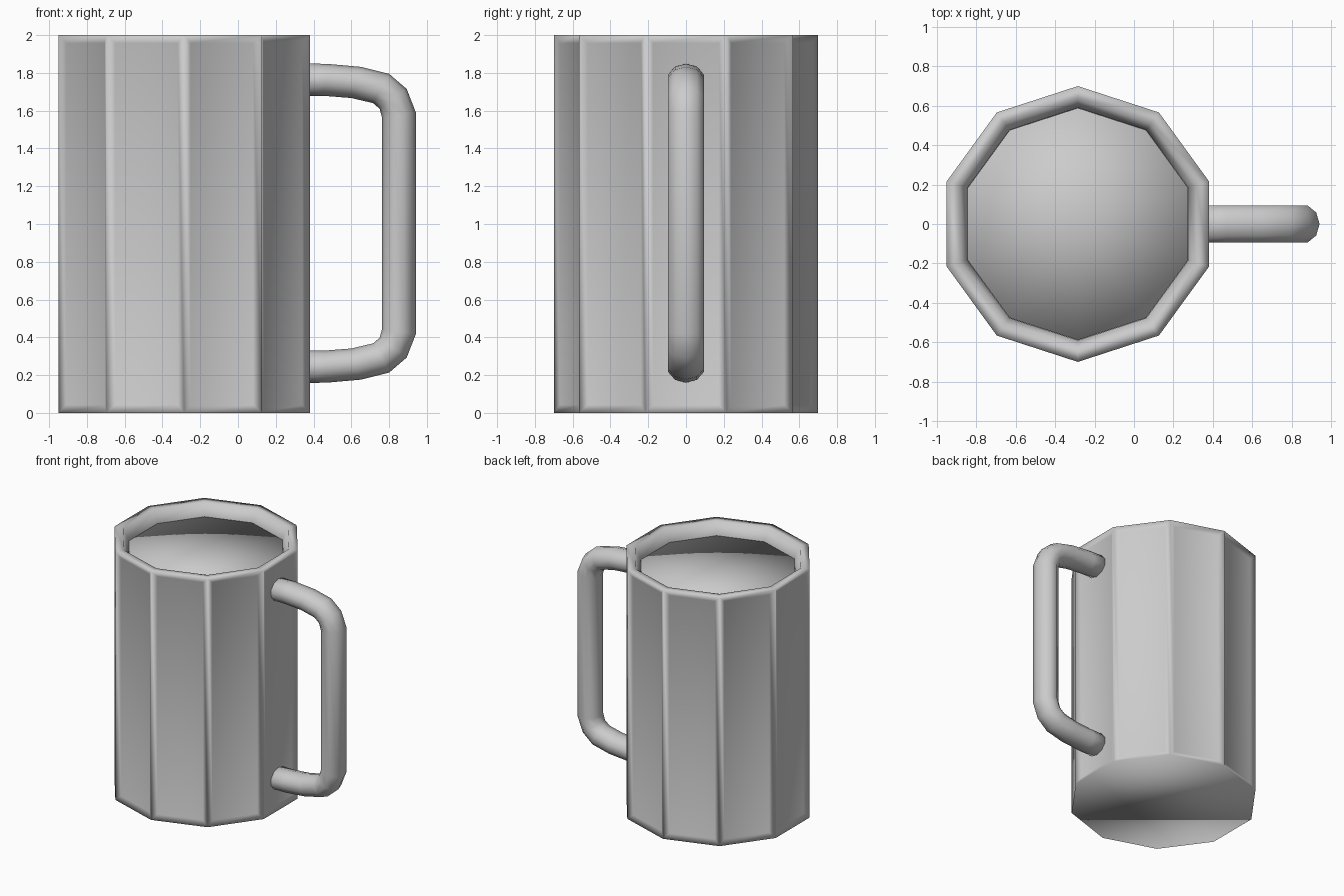
import bpy, bmesh
from math import sin, cos, pi
from mathutils import Vector

if "Cube" in bpy.data.objects:
    bpy.data.objects.remove(bpy.data.objects["Cube"])

CX = -0.285   # centre of the mug body
SIDES = 10


def ring(bm, r, z):
    return [bm.verts.new((CX + r * cos(pi / 2 + 2 * pi * i / SIDES),
                          r * sin(pi / 2 + 2 * pi * i / SIDES), z))
            for i in range(SIDES)]


def bridge(bm, a, b):
    n = len(a)
    return [bm.faces.new((a[i], a[(i + 1) % n], b[(i + 1) % n], b[i])) for i in range(n)]


def finish(bm, name):
    bmesh.ops.recalc_face_normals(bm, faces=bm.faces[:])
    for f in bm.faces:
        f.smooth = True
    me = bpy.data.meshes.new(name)
    bm.to_mesh(me)
    bm.free()
    ob = bpy.data.objects.new(name, me)
    bpy.context.collection.objects.link(ob)
    return ob


# Mug body: ten-sided shell with a sloped lip and shallow recessed panels
bm = bmesh.new()
rings = [ring(bm, r, z) for r, z in
         [(0.70, 0), (0.70, 2), (0.632, 2), (0.59, 1.9), (0.59, 0.12)]]
walls = bridge(bm, rings[0], rings[1])
for a, b in zip(rings[1:], rings[2:]):
    bridge(bm, a, b)
bm.faces.new(rings[0][::-1])
bm.faces.new(rings[-1])
bmesh.ops.recalc_face_normals(bm, faces=bm.faces[:])
bmesh.ops.inset_individual(bm, faces=walls, thickness=0.06, depth=-0.02)
finish(bm, "mug_body")

# Drink filling the mug up to just below the lip
bm = bmesh.new()
low, high = ring(bm, 0.589, 0.13), ring(bm, 0.589, 1.9)
bridge(bm, low, high)
bm.faces.new(low[::-1])
centre = bm.verts.new((CX, 0, 1.9))
for i in range(SIDES):
    bm.faces.new((high[i], high[(i + 1) % SIDES], centre))
finish(bm, "drink")

# Handle: outer and inner outline points (x, z) of the upper half, mirrored below
upper = [((0.30, 1.85), (0.30, 1.68)),
         ((0.47, 1.848), (0.46, 1.678)),
         ((0.65, 1.832), (0.60, 1.667)),
         ((0.80, 1.795), (0.715, 1.64)),
         ((0.893, 1.715), (0.75, 1.61)),
         ((0.942, 1.59), (0.762, 1.565))]
lower = [tuple((x, 2.008 - z) for x, z in pair) for pair in reversed(upper)]

bm = bmesh.new()
loops = []
for (xo, zo), (xi, zi) in upper + lower:
    outer, inner = Vector((xo, 0, zo)), Vector((xi, 0, zi))
    mid, half = (outer + inner) / 2, (outer - inner) / 2
    loops.append([bm.verts.new(mid + half * cos(2 * pi * k / 10)
                               + Vector((0, 0.1 * sin(2 * pi * k / 10), 0)))
                  for k in range(10)])
for a, b in zip(loops, loops[1:]):
    bridge(bm, a, b)
bm.faces.new(loops[0])
bm.faces.new(loops[-1])
finish(bm, "handle")
